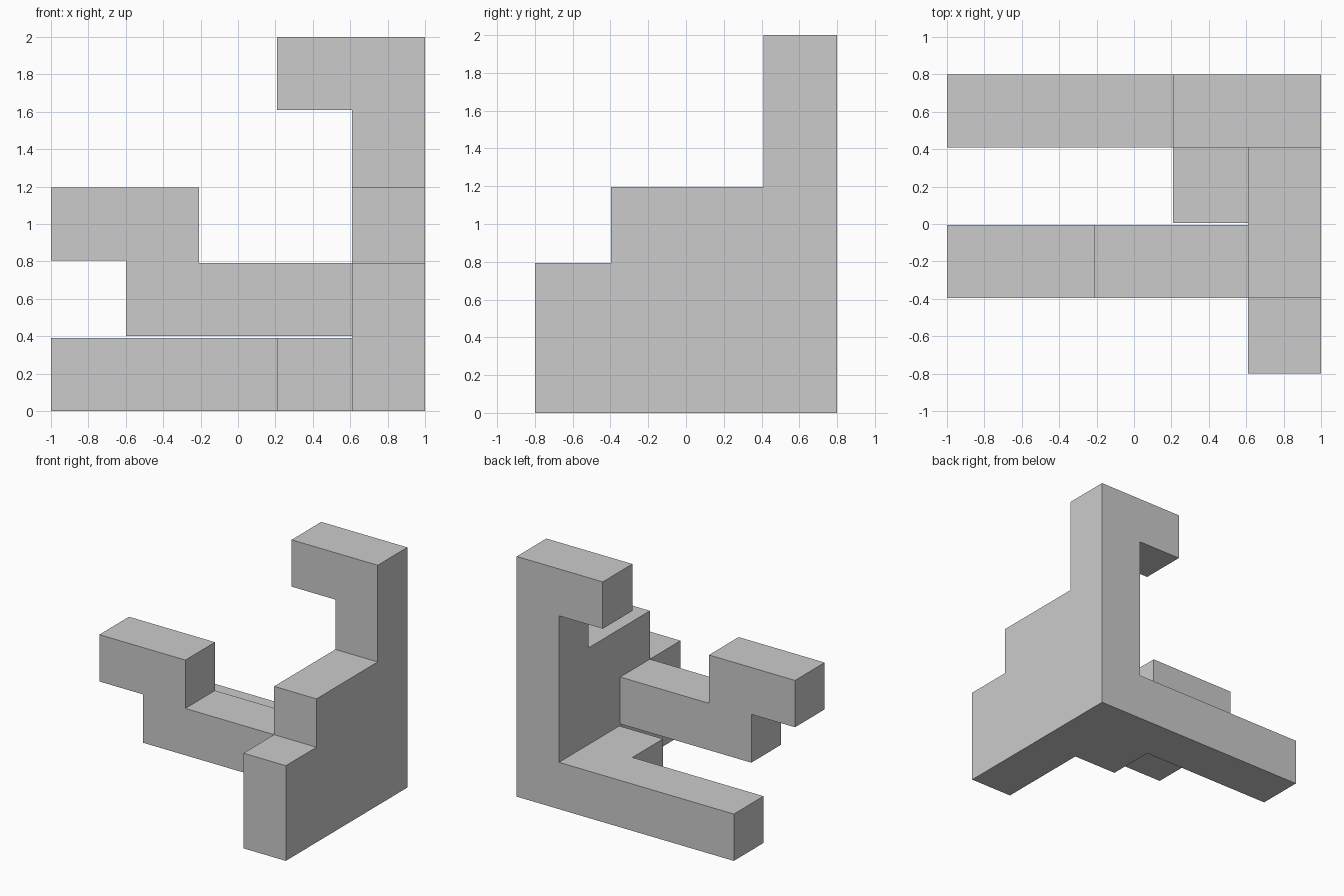
import bpy, bmesh
from mathutils import Vector

if "Cube" in bpy.data.objects:
    bpy.data.objects.remove(bpy.data.objects["Cube"])

def prism(name, points, axis, lo, hi):
    """Extrude a 2D profile (remaining axes in x, y, z order) along an axis."""
    bm = bmesh.new()
    verts = []
    for p in points:
        co = list(p)
        co.insert(axis, lo)
        verts.append(bm.verts.new(co))
    face = bm.faces.new(verts)
    ext = bmesh.ops.extrude_face_region(bm, geom=[face])
    move = Vector((0, 0, 0))
    move[axis] = hi - lo
    bmesh.ops.translate(bm, vec=move,
                        verts=[g for g in ext["geom"] if isinstance(g, bmesh.types.BMVert)])
    bmesh.ops.recalc_face_normals(bm, faces=bm.faces)
    mesh = bpy.data.meshes.new(name)
    bm.to_mesh(mesh)
    bm.free()
    obj = bpy.data.objects.new(name, mesh)
    bpy.context.collection.objects.link(obj)
    return obj

Y = 0.799    # half depth
IN = 0.8     # how far the arms run into the plate

# Stepped upright plate
plate = prism("puzzle_piece", [(-Y, 0), (Y, 0), (Y, 2), (0.409, 2), (0.409, 1.195),
                               (-0.396, 1.195), (-0.396, 0.7925), (-Y, 0.7925)], 0, 0.61, 1)

arms = [
    # Hook at the top
    prism("top_arm", [(0.2075, 1.61), (IN, 1.61), (IN, 2), (0.2075, 2)], 1, 0.409, Y),
    # Long foot with an inner corner block
    prism("foot_arm", [(-1, 0.409), (0.2075, 0.409), (0.2075, 0.006), (IN, 0.006),
                       (IN, Y), (-1, Y)], 2, 0, 0.39),
    # Middle arm with a raised end
    prism("middle_arm", [(-0.5975, 0.4025), (IN, 0.4025), (IN, 0.7925), (-0.2075, 0.7925),
                         (-0.2075, 1.195), (-1, 1.195), (-1, 0.805), (-0.5975, 0.805)],
          1, -0.396, -0.006),
]

# Fuse the arms into the plate
bpy.context.view_layer.objects.active = plate
for arm in arms:
    mod = plate.modifiers.new("fuse", "BOOLEAN")
    mod.operation = "UNION"
    mod.solver = "EXACT"
    mod.object = arm
    bpy.ops.object.modifier_apply(modifier=mod.name)
    bpy.data.objects.remove(arm)

# Merge coplanar faces
bm = bmesh.new()
bm.from_mesh(plate.data)
bmesh.ops.remove_doubles(bm, verts=bm.verts, dist=1e-4)
bmesh.ops.dissolve_limit(bm, angle_limit=0.01, verts=bm.verts, edges=bm.edges)
bm.to_mesh(plate.data)
bm.free()
